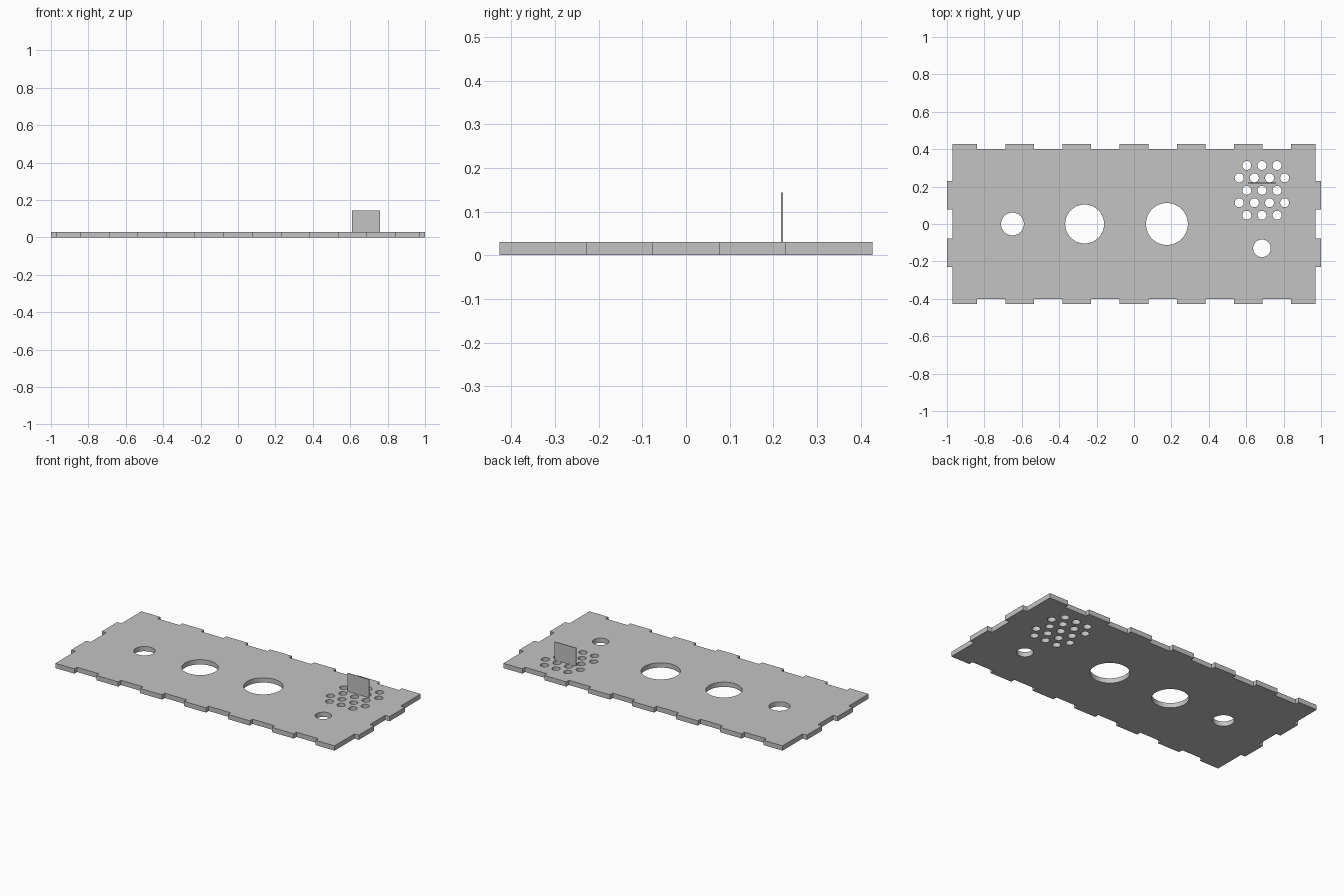
import bpy
import bmesh
from math import cos, sin, tau, radians

if "Cube" in bpy.data.objects:
    bpy.data.objects.remove(bpy.data.objects["Cube"])

THICK = 0.03
STEP = 0.1525              # width of one tab or notch
BODY_X, TAB_X = 0.97, 1.0
BODY_Y, TAB_Y = 0.40, 0.427

grey = bpy.data.materials.new("plain_grey")
grey.use_nodes = True
grey.diffuse_color = (0.55, 0.55, 0.55, 1)
grey.node_tree.nodes["Principled BSDF"].inputs["Base Color"].default_value = (0.55, 0.55, 0.55, 1)


def circle(x, y, r, n):
    return [(x + r * cos(tau * i / n), y + r * sin(tau * i / n)) for i in range(n)]


def panel_outline():
    """Counter-clockwise outline with tabs along all four edges."""
    # front edge: the corner tab, then alternating notches and tabs
    front = [(-BODY_X, -TAB_Y)]
    depth = TAB_Y
    for i in range(12):
        x = (i - 5.5) * STEP
        other = BODY_Y if depth == TAB_Y else TAB_Y
        front += [(x, -depth), (x, -other)]
        depth = other
    front.append((BODY_X, -TAB_Y))
    # side edge: two tabs
    side = []
    for lo, hi in ((-1.5, -0.5), (0.5, 1.5)):
        side += [(BODY_X, lo * STEP), (TAB_X, lo * STEP),
                 (TAB_X, hi * STEP), (BODY_X, hi * STEP)]
    half = front + side
    return half + [(-x, -y) for x, y in half]


# round openings: three along the middle, one under the grille
loops = [panel_outline()]
for x, y, r in ((-0.65, 0, 0.061), (-0.264, 0, 0.104),
                (0.176, 0, 0.112), (0.684, -0.13, 0.047)):
    loops.append(circle(x, y, r, 48))

# speaker grille: staggered rows of three and four holes
for row in range(5):
    count = 4 if row % 2 else 3
    for col in range(count):
        x = 0.684 + (col - (count - 1) / 2) * 0.081
        loops.append(circle(x, 0.18 + (row - 2) * 0.0665, 0.024, 24))

# panel: filled flat curve given thickness, then turned into a mesh
curve = bpy.data.curves.new("panel_profile", "CURVE")
curve.dimensions = "2D"
curve.fill_mode = "BOTH"
curve.extrude = THICK / 2
for pts in loops:
    spline = curve.splines.new("POLY")
    spline.points.add(len(pts) - 1)
    for point, (x, y) in zip(spline.points, pts):
        point.co = (x, y, 0, 1)
    spline.use_cyclic_u = True
profile = bpy.data.objects.new("panel_profile", curve)
bpy.context.collection.objects.link(profile)
bpy.context.view_layer.update()
graph = bpy.context.evaluated_depsgraph_get()
mesh = bpy.data.meshes.new_from_object(profile.evaluated_get(graph))
bpy.data.objects.remove(profile)

bm = bmesh.new()
bm.from_mesh(mesh)
bmesh.ops.remove_doubles(bm, verts=bm.verts, dist=0.0001)
bmesh.ops.translate(bm, verts=bm.verts, vec=(0, 0, THICK / 2))
bmesh.ops.recalc_face_normals(bm, faces=bm.faces)
bm.to_mesh(mesh)
bm.free()
mesh.materials.clear()
mesh.materials.append(grey)
panel = bpy.data.objects.new("panel", mesh)
bpy.context.collection.objects.link(panel)
bpy.ops.object.select_all(action="DESELECT")
panel.select_set(True)
bpy.context.view_layer.objects.active = panel
bpy.ops.object.shade_smooth_by_angle(angle=radians(30))

# thin upright fin standing across the grille
FIN_BASE, FIN_TOP = 0.01, 0.144
bpy.ops.mesh.primitive_cube_add(size=1, location=(0.684, 0.22, (FIN_BASE + FIN_TOP) / 2))
fin = bpy.context.object
fin.name = "upright_fin"
fin.scale = (0.15, 0.005, FIN_TOP - FIN_BASE)
fin.data.materials.append(grey)
